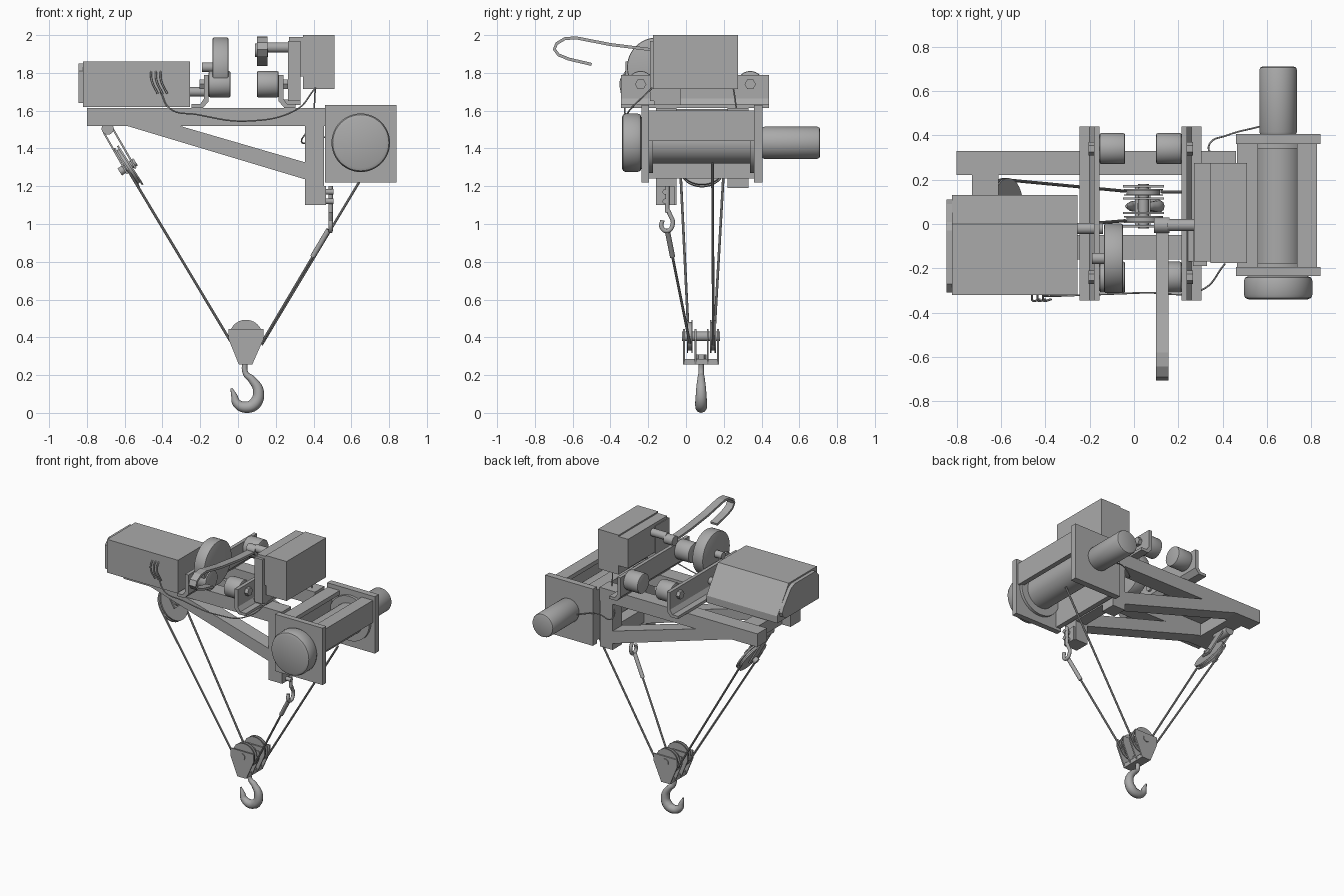
import bpy, bmesh, math
from mathutils import Vector

cube = bpy.data.objects.get("Cube")
if cube:
    bpy.data.objects.remove(cube, do_unlink=True)

steel = bpy.data.materials.new("grey_steel")
steel.use_nodes = True
GREY = (0.4, 0.4, 0.4, 1)
steel.diffuse_color = GREY
steel.node_tree.nodes["Principled BSDF"].inputs["Base Color"].default_value = GREY


def finish(name, bm, smooth=False):
    bmesh.ops.recalc_face_normals(bm, faces=bm.faces)
    mesh = bpy.data.meshes.new(name)
    bm.to_mesh(mesh)
    bm.free()
    mesh.materials.append(steel)
    ob = bpy.data.objects.new(name, mesh)
    bpy.context.collection.objects.link(ob)
    if smooth:
        bpy.ops.object.select_all(action='DESELECT')
        ob.select_set(True)
        bpy.context.view_layer.objects.active = ob
        bpy.ops.object.shade_smooth_by_angle(angle=math.radians(35))
    return ob


def prism(name, profile, axis, a, b):
    """Extrude a 2D profile along x (profile yz) or y (profile xz)."""
    bm = bmesh.new()
    place = (lambda u, v: (a, u, v)) if axis == 'x' else (lambda u, v: (u, a, v))
    face = bm.faces.new([bm.verts.new(place(u, v)) for u, v in profile])
    out = bmesh.ops.extrude_face_region(bm, geom=[face])
    step = Vector((b - a, 0, 0) if axis == 'x' else (0, b - a, 0))
    bmesh.ops.translate(bm, vec=step, verts=[g for g in out["geom"] if isinstance(g, bmesh.types.BMVert)])
    return finish(name, bm)


def box(name, x0, x1, y0, y1, z0, z1):
    return prism(name, [(x0, z0), (x1, z0), (x1, z1), (x0, z1)], 'y', y0, y1)


def rod(name, p, q, r, bevel=0, sides=40):
    p, q = Vector(p), Vector(q)
    d = q - p
    bm = bmesh.new()
    bmesh.ops.create_cone(bm, cap_ends=True, segments=sides, radius1=r, radius2=r, depth=d.length)
    if bevel:
        rim = [e for e in bm.edges if abs(e.verts[0].co.z - e.verts[1].co.z) < 1e-5]
        bmesh.ops.bevel(bm, geom=rim, offset=bevel, segments=2, affect='EDGES', profile=0.5)
    bmesh.ops.rotate(bm, matrix=Vector((0, 0, 1)).rotation_difference(d).to_matrix(), verts=bm.verts)
    bmesh.ops.translate(bm, vec=(p + q) / 2, verts=bm.verts)
    return finish(name, bm, True)


def tube(name, pts, r, radii=None):
    cu = bpy.data.curves.new(name, 'CURVE')
    cu.dimensions = '3D'
    cu.bevel_depth, cu.bevel_resolution, cu.resolution_u = r, 3, 8
    cu.use_fill_caps = True
    sp = cu.splines.new('BEZIER')
    sp.bezier_points.add(len(pts) - 1)
    for i, bp in enumerate(sp.bezier_points):
        bp.co = pts[i]
        bp.handle_left_type = bp.handle_right_type = 'AUTO'
        bp.radius = radii[i] if radii else 1
    cu.materials.append(steel)
    ob = bpy.data.objects.new(name, cu)
    bpy.context.collection.objects.link(ob)
    return ob


# Twin side frames: top beam, sloping brace and end post
for side, y0, y1, foot in (("front", -0.16, -0.05, 1.10), ("rear", 0.22, 0.33, 1.19)):
    box(side + "_top_beam", -0.8, 0.46, y0, y1, 1.52, 1.615)
    prism(side + "_brace", [(-0.59, 1.52), (0.36, 1.235), (0.36, 1.325), (-0.31, 1.52)], 'y', y0, y1)
    box(side + "_post", 0.355, 0.455, y0, y1, foot, 1.615)
box("left_crossbeam", -0.73, -0.61, -0.05, 0.22, 1.52, 1.61)
box("right_crossbeam", 0.37, 0.455, -0.05, 0.22, 1.24, 1.34)

# Chamfered motor housing with end cap
prism("motor_housing", [(-0.32, 1.62), (0.13, 1.62), (0.13, 1.67), (0, 1.86), (-0.32, 1.86)], 'x', -0.82, -0.255)
cap = [(-0.31, 1.64), (0.06, 1.64), (0.1, 1.66), (0.11, 1.69), (0.09, 1.73), (0.01, 1.83),
       (-0.03, 1.85), (-0.27, 1.85), (-0.31, 1.81)]
prism("housing_end_cap", cap, 'x', -0.845, -0.82)

# Trolley rails: mirrored angle sections with rollers
for side, s in (("left", -1), ("right", 1)):
    c = 0.03
    fx = lambda u: c + s * u
    w = 0.185
    prof = [(fx(w), 1.79), (fx(w + 0.025), 1.79), (fx(w + 0.025), 1.665), (fx(w + 0.045), 1.635),
            (fx(w + 0.09), 1.635), (fx(w + 0.09), 1.615), (fx(w + 0.03), 1.615), (fx(w), 1.65)]
    prism(side + "_angle_rail", prof, 'y', -0.345, 0.44)
    for end, y in (("front", -0.24), ("rear", 0.34)):
        rod(f"{side}_{end}_roller", (fx(0.07), y, 1.74), (fx(w), y, 1.74), 0.07, 0.008)
        rod(f"{side}_{end}_bolt", (fx(w), y, 1.74), (fx(w + 0.05), y, 1.74), 0.03, sides=6)

# Chain wheel and drive shaft
rod("drive_wheel", (-0.135, -0.155, 1.83), (-0.05, -0.155, 1.83), 0.157, 0.008, 48)
rod("wheel_axle", (-0.19, -0.155, 1.83), (-0.13, -0.155, 1.83), 0.025)
rod("drive_shaft", (-0.26, -0.02, 1.70), (-0.14, -0.02, 1.70), 0.025)

# Control box on its bracket
box("control_box", 0.345, 0.51, -0.175, 0.275, 1.715, 2.0)
box("control_box_back", 0.27, 0.345, -0.17, 0.275, 1.78, 1.99)
box("control_bracket", 0.265, 0.33, -0.19, -0.03, 1.65, 1.97)
box("bracket_foot", 0.24, 0.33, -0.17, -0.03, 1.63, 1.66)

# Curved guide strap on a short shaft
rod("strap_shaft", (0.15, -0.005, 1.935), (0.28, -0.005, 1.935), 0.027)
path = [(0.02, 1.91), (-0.2, 1.925), (-0.4, 1.95), (-0.58, 1.985), (-0.64, 1.982), (-0.685, 1.955),
        (-0.697, 1.925), (-0.675, 1.895), (-0.62, 1.873), (-0.5, 1.845)]
norms = []
for i in range(len(path)):
    a, b = Vector(path[max(i - 1, 0)]), Vector(path[min(i + 1, len(path) - 1)])
    t = (b - a).normalized()
    norms.append(Vector((-t.y, t.x)) * 0.008)
outer = [tuple(Vector(p) + n) for p, n in zip(path, norms)]
inner = [tuple(Vector(p) - n) for p, n in zip(path, norms)]
prism("guide_strap", outer + inner[::-1], 'x', 0.1, 0.155)
rod("strap_hub", (0.09, -0.005, 1.92), (0.16, -0.005, 1.92), 0.035)

# Winch: end plates, drum, gearbox, motor and tie channels
box("winch_front_plate", 0.46, 0.84, -0.235, -0.195, 1.22, 1.63)
box("winch_rear_plate", 0.46, 0.84, 0.36, 0.405, 1.22, 1.63)
rod("winch_drum", (0.65, -0.2, 1.43), (0.65, 0.37, 1.43), 0.11)
for y in (-0.195, 0.34):
    rod("drum_flange", (0.65, y, 1.43), (0.65, y + 0.02, 1.43), 0.16)
rod("winch_gearbox", (0.65, -0.235, 1.43), (0.65, -0.34, 1.43), 0.155, 0.022, 48)
rod("winch_motor", (0.65, 0.4, 1.43), (0.65, 0.71, 1.43), 0.085, 0.015)
box("outer_tie_web", 0.79, 0.825, -0.2, 0.365, 1.44, 1.6)
box("outer_tie_flange", 0.735, 0.8, -0.2, 0.365, 1.57, 1.6)
box("inner_tie_web", 0.465, 0.5, -0.2, 0.365, 1.24, 1.6)
box("inner_tie_flange", 0.49, 0.56, -0.2, 0.365, 1.57, 1.6)

# Tilted return pulley hung from the left crossbeam
mid = Vector((-0.58, 0.085, 1.305))
along = Vector((0.54, 0, -0.84)).normalized()
across = Vector((-along.z, 0, along.x))
for k, r, t in ((0, 0.105, 0.012), (-0.011, 0.122, 0.005), (0.011, 0.122, 0.005)):
    rod("return_pulley", mid + across * (k - t), mid + across * (k + t), r)
rod("pulley_axle", mid - across * 0.055, mid + across * 0.045, 0.022)
rod("pulley_pin", (-0.69, 0.02, 1.505), (-0.69, 0.15, 1.505), 0.032)
for k in (-0.026, 0.026):
    bm = bmesh.new()
    top = Vector((-0.69, 0.085, 1.5)) + across * k
    low = mid + along * 0.03 + across * k
    wide, thick = Vector((0, 0.035, 0)), across * 0.005
    bmesh.ops.convex_hull(bm, input=[bm.verts.new(p + wide * a + thick * b)
                                     for p in (top, low) for a in (-1, 1) for b in (-1, 1)])
    finish("pulley_strap", bm)

# Hook block: cheeks, sheaves, axle and base
cheek = [(-0.05, 0.445), (0.135, 0.445), (0.135, 0.39), (0.075, 0.255), (0.005, 0.255), (-0.05, 0.39)]
for y in (-0.015, 0.045, 0.11, 0.165):
    prism("block_cheek", cheek, 'y', y, y + 0.01)
for y in (0.02, 0.143):
    rod("block_sheave", (0.042, y - 0.01, 0.405), (0.042, y + 0.01, 0.405), 0.075)
    for e in (-0.015, 0.009):
        rod("sheave_rim", (0.042, y + e, 0.405), (0.042, y + e + 0.006, 0.405), 0.088)
rod("block_axle", (0.042, -0.02, 0.405), (0.042, 0.18, 0.405), 0.025)
box("block_base", 0.005, 0.075, -0.015, 0.175, 0.255, 0.285)

# Load hook
rod("hook_nut", (0.04, 0.08, 0.28), (0.04, 0.08, 0.31), 0.028, sides=6)
hook_path = [(0.04, 0.29), (0.04, 0.21), (0.075, 0.175), (0.108, 0.115), (0.09, 0.05), (0.04, 0.03),
             (-0.005, 0.05), (-0.02, 0.09), (-0.035, 0.13)]
load_hook = tube("load_hook", [(x, 0.08, z) for x, z in hook_path], 0.03,
                 [0.5, 0.5, 0.7, 0.95, 1.1, 1, 0.8, 0.55, 0.2])

# Anchor hook under the front post
box("anchor_block", 0.44, 0.465, -0.16, -0.06, 1.1, 1.2)
for z in (1.12, 1.17):
    rod("anchor_bolt", (0.43, -0.11, z), (0.505, -0.11, z), 0.014)
rod("anchor_stem", (0.49, -0.1, 1.06), (0.49, -0.1, 1.2), 0.012)
ring = [(-0.1, 1.08), (-0.085, 1.05), (-0.07, 1.0), (-0.1, 0.963), (-0.13, 0.985), (-0.125, 1.02)]
tube("anchor_hook", [(0.49, y, z) for y, z in ring], 0.012)

# Hoisting ropes
rope_ends = [((-0.585, -0.03, 1.29), (-0.04, 0.015, 0.38)), ((-0.585, 0.2, 1.29), (-0.04, 0.148, 0.38)),
             ((0.48, -0.1, 0.97), (0.125, 0.02, 0.37)), ((0.70, 0.14, 1.32), (0.125, 0.145, 0.36))]
for p, q in rope_ends:
    rod("hoist_rope", p, q, 0.007, sides=10)
a, b = Vector(rope_ends[2][0]), Vector(rope_ends[2][1])
rod("rope_sleeve", a, a.lerp(b, 0.24), 0.014, sides=12)

# Electric cables
tube("long_cable", [(-0.41, -0.325, 1.7), (-0.36, -0.325, 1.61), (-0.22, -0.32, 1.58), (0.04, -0.31, 1.545),
                    (0.3, -0.3, 1.6), (0.41, -0.18, 1.72)], 0.004)
tube("box_cable", [(0.41, 0.25, 1.72), (0.39, 0.29, 1.53), (0.34, 0.36, 1.43), (0.42, 0.4, 1.46),
                   (0.57, 0.44, 1.43)], 0.004)
for i in range(3):
    x = -0.46 + i * 0.025
    tube("cable_loop", [(x, -0.315, 1.81), (x + 0.003, -0.345, 1.76), (x + 0.035, -0.34, 1.69)], 0.005)
